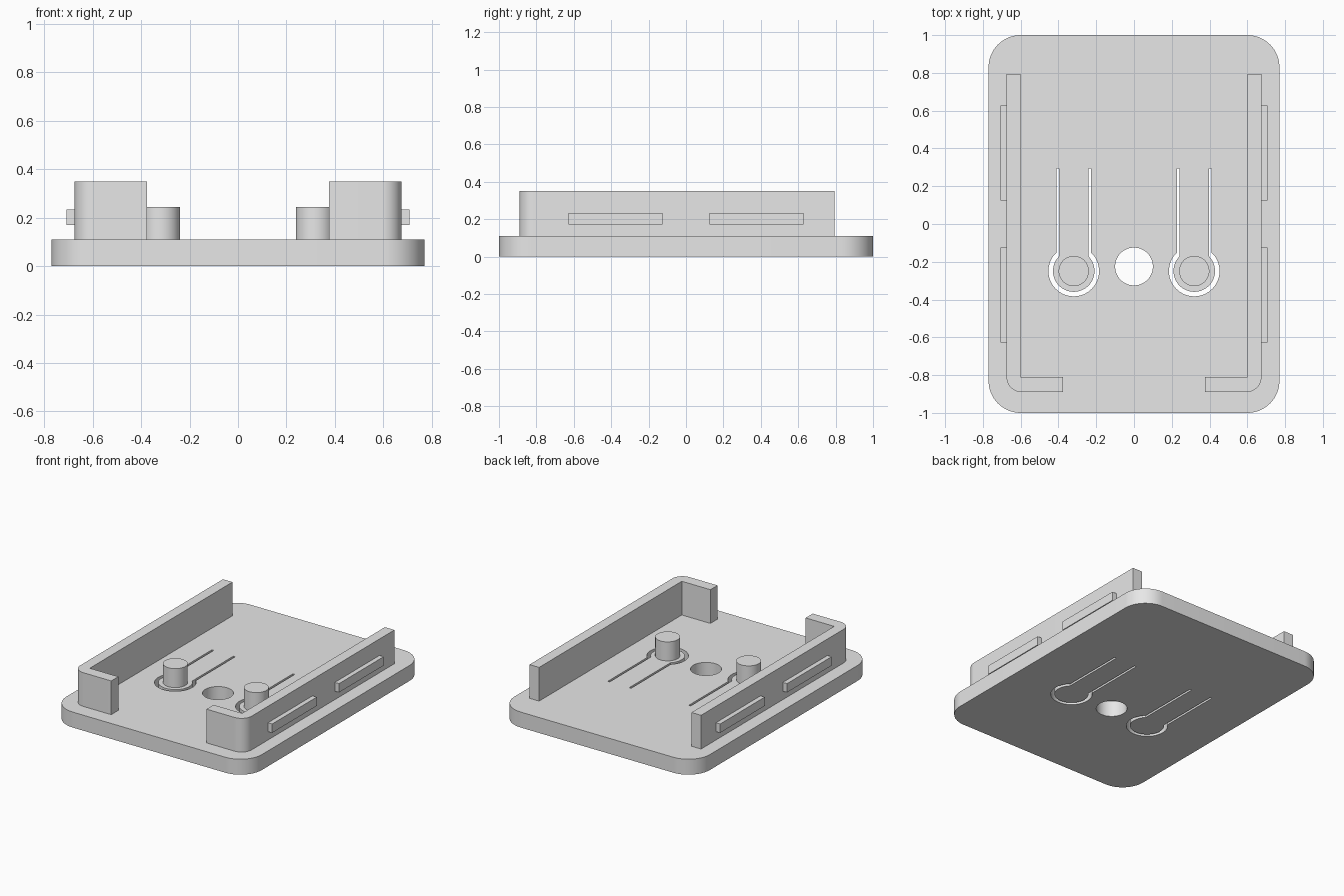
import bpy, bmesh
from math import acos, cos, sin, pi

cube = bpy.data.objects.get("Cube")
if cube:
    bpy.data.objects.remove(cube, do_unlink=True)

GREY = (0.8, 0.8, 0.8, 1)
mat = bpy.data.materials.new("plain grey")
mat.use_nodes = True
mat.diffuse_color = GREY
mat.node_tree.nodes["Principled BSDF"].inputs["Base Color"].default_value = GREY


def arc(cx, cy, r, a0, a1, n=16):
    return [(cx + r * cos(a0 + (a1 - a0) * i / n),
             cy + r * sin(a0 + (a1 - a0) * i / n)) for i in range(n + 1)]


def circle(cx, cy, r, n=64):
    return arc(cx, cy, r, 0, 2 * pi, n)[:-1]


def mirrored(points, side):
    return [(x * side, y) for x, y in points]


def prism(name, outlines, z0, z1):
    """Extrude closed outlines; outlines inside the first become holes."""
    curve = bpy.data.curves.new(name, "CURVE")
    curve.dimensions = "2D"
    curve.fill_mode = "BOTH"
    curve.extrude = (z1 - z0) / 2
    for pts in outlines:
        spline = curve.splines.new("POLY")
        spline.points.add(len(pts) - 1)
        for p, (x, y) in zip(spline.points, pts):
            p.co = (x, y, 0, 1)
        spline.use_cyclic_u = True
    temp = bpy.data.objects.new(name + "_outline", curve)
    bpy.context.collection.objects.link(temp)
    deps = bpy.context.evaluated_depsgraph_get()
    mesh = bpy.data.meshes.new_from_object(temp.evaluated_get(deps))
    bpy.data.objects.remove(temp, do_unlink=True)
    bpy.data.curves.remove(curve)

    bm = bmesh.new()
    bm.from_mesh(mesh)
    bmesh.ops.remove_doubles(bm, verts=bm.verts, dist=0.0001)
    bmesh.ops.translate(bm, verts=bm.verts, vec=(0, 0, (z0 + z1) / 2))
    bmesh.ops.recalc_face_normals(bm, faces=bm.faces)
    bm.to_mesh(mesh)
    bm.free()
    mesh.materials.clear()
    mesh.materials.append(mat)
    obj = bpy.data.objects.new(name, mesh)
    bpy.context.collection.objects.link(obj)
    bpy.ops.object.select_all(action="DESELECT")
    obj.select_set(True)
    bpy.context.view_layer.objects.active = obj
    bpy.ops.object.shade_smooth_by_angle(angle=pi / 6)
    return obj


# Main dimensions
HALF_X, HALF_Y, CORNER = 0.77, 1.0, 0.17
FLOOR, WALL_TOP = 0.11, 0.35
PIN_X, PIN_Y = 0.319, -0.249

# Rounded base outline
base = []
for k, (sx, sy) in enumerate([(1, 1), (-1, 1), (-1, -1), (1, -1)]):
    base += arc(sx * (HALF_X - CORNER), sy * (HALF_Y - CORNER), CORNER,
                k * pi / 2, (k + 1) * pi / 2)

# Keyhole-shaped slot that frees a springy tongue around each pin
SLOT_END = 0.293


def keyhole(half, radius):
    a = acos(half / radius)
    return ([(PIN_X - half, SLOT_END)]
            + arc(PIN_X, PIN_Y, radius, pi - a, 2 * pi + a, 48)
            + [(PIN_X + half, SLOT_END)])


slot = keyhole(0.092, 0.134) + keyhole(0.077, 0.11)[::-1]

prism("base_plate",
      [base, circle(0, -0.225, 0.1), slot, mirrored(slot, -1)], 0, FLOOR)

# L-shaped wall with a rounded outer front corner
wall = ([(0.375, -0.81), (0.375, -0.89)]
        + arc(0.595, -0.81, 0.08, -pi / 2, 0)
        + [(0.675, 0.795), (0.60, 0.795), (0.60, -0.81)])

for side, label in ((1, "left"), (-1, "right")):
    prism(label + "_wall", [mirrored(wall, side)], FLOOR, WALL_TOP)
    prism(label + "_pin", [circle(side * PIN_X, PIN_Y, 0.08)], FLOOR, 0.245)
    # Snap ribs on the outside of the wall
    for y0, where in ((-0.627, "front"), (0.125, "back")):
        y1 = y0 + 0.502
        rib = [(0.675, y0), (0.708, y0), (0.708, y1), (0.675, y1)]
        prism(f"{label}_{where}_rib", [mirrored(rib, side)], 0.17, 0.233)
